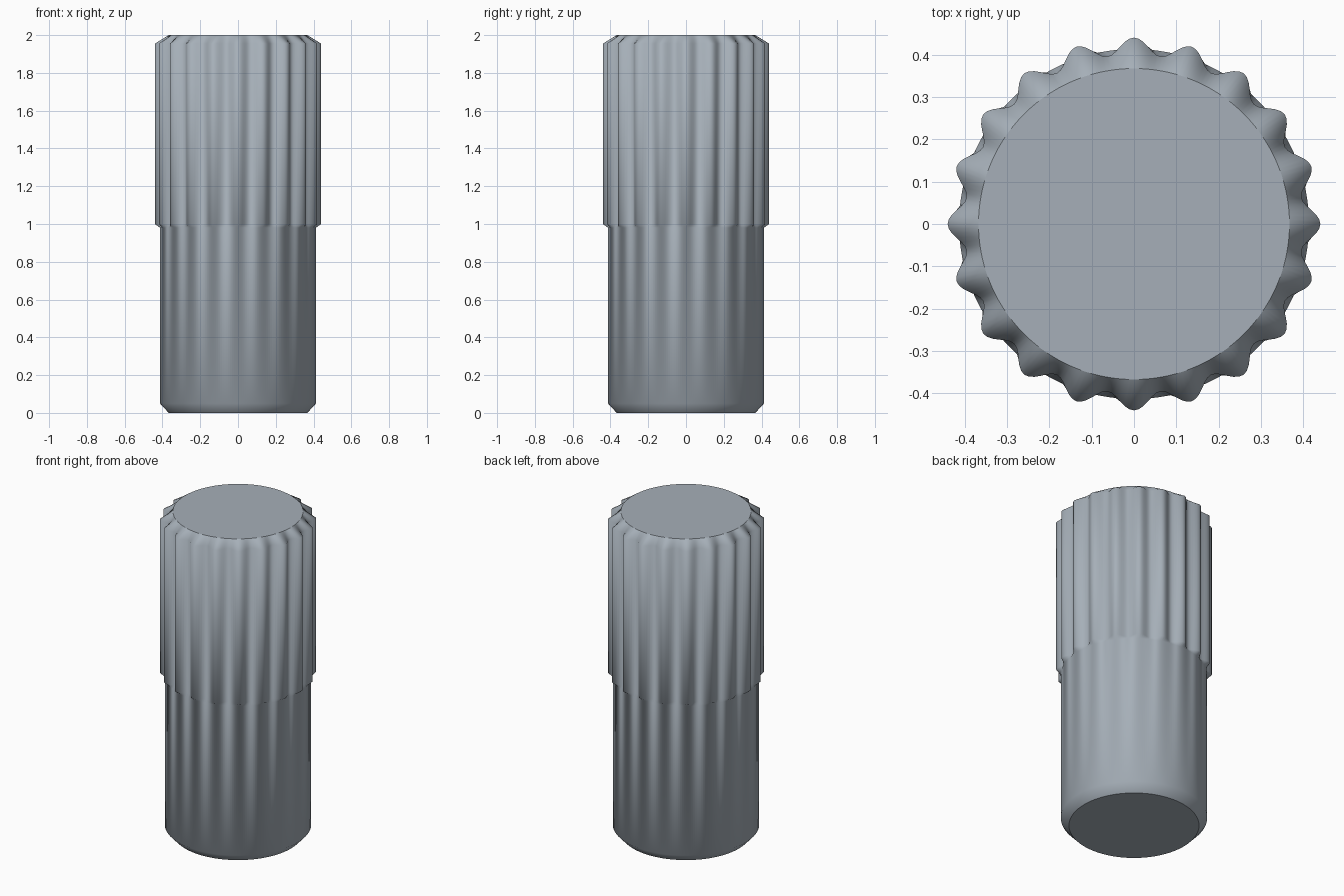
import bpy, bmesh, math

if "Cube" in bpy.data.objects:
    bpy.data.objects.remove(bpy.data.objects["Cube"])

RIDGES, STEPS = 20, 12
N = RIDGES * STEPS

steel = bpy.data.materials.new("blue_grey_steel")
steel.diffuse_color = (0.38, 0.43, 0.48, 1)
steel.use_nodes = True
steel.node_tree.nodes["Principled BSDF"].inputs["Base Color"].default_value = steel.diffuse_color

# Rings from bottom to top: (height, mean radius, ridge amplitude)
RINGS = [
    (0.00, 0.367, 0.0),
    (0.05, 0.413, 0.0),
    (0.98, 0.413, 0.0),
    (1.00, 0.420, 0.02),
    (1.955, 0.420, 0.02),
    (2.00, 0.367, 0.0),
]


def ring(bm, z, radius, amp):
    verts = []
    for i in range(N):
        a = 2 * math.pi * i / N
        r = radius + amp * math.cos(RIDGES * a)
        verts.append(bm.verts.new((r * math.cos(a), r * math.sin(a), z)))
    return verts


bm = bmesh.new()
rings = [ring(bm, *values) for values in RINGS]

# Smooth shank, step, knurled grip and chamfers
for low, high in zip(rings, rings[1:]):
    for i in range(N):
        j = (i + 1) % N
        bm.faces.new((low[i], low[j], high[j], high[i])).smooth = True

# Flat end caps with crisp rims
for cap in (bm.faces.new(rings[0][::-1]), bm.faces.new(rings[-1])):
    for edge in cap.edges:
        edge.smooth = False

mesh = bpy.data.meshes.new("knurled_pin")
bm.to_mesh(mesh)
bm.free()
mesh.materials.append(steel)
pin = bpy.data.objects.new("knurled_pin", mesh)
bpy.context.collection.objects.link(pin)
